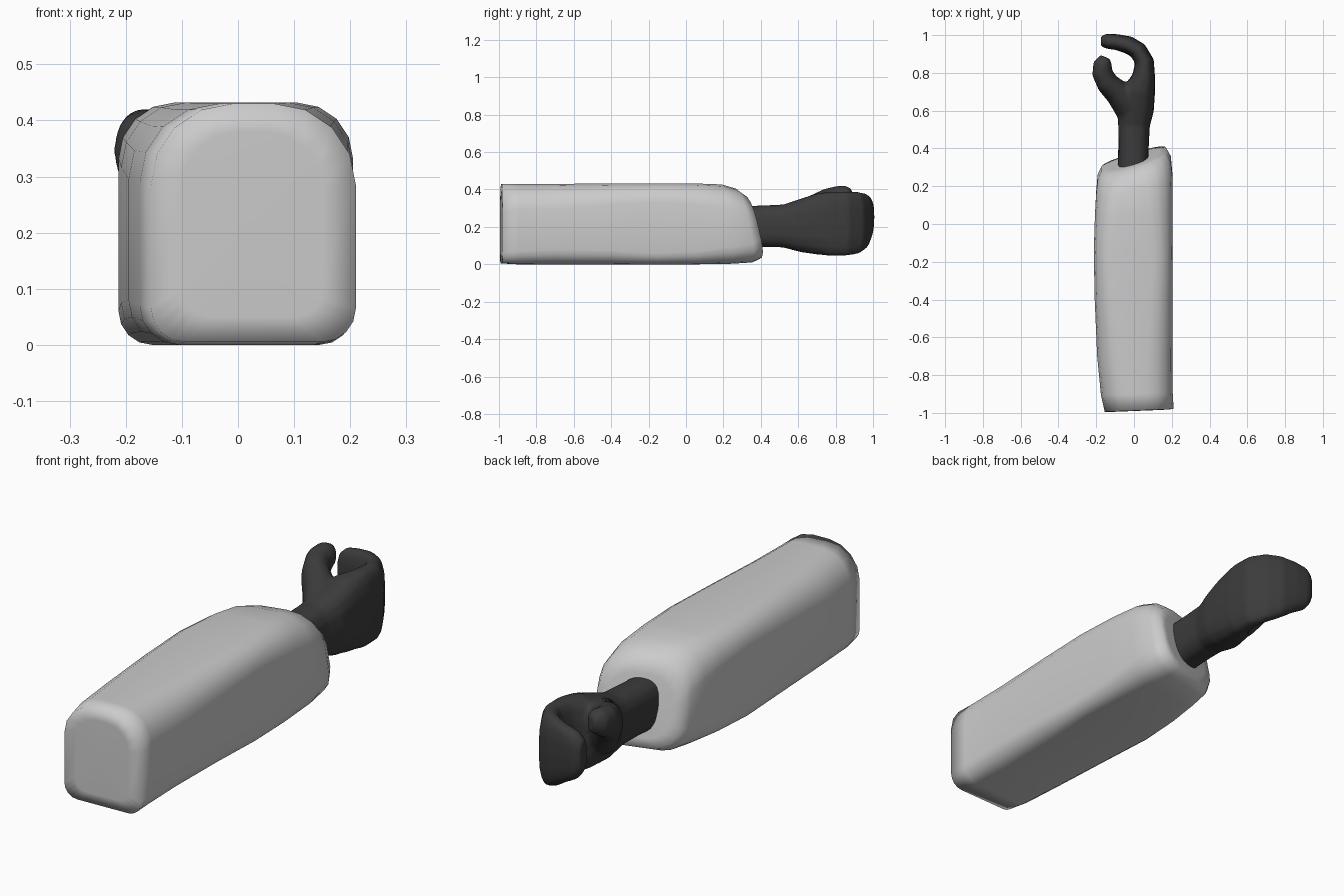
import bpy, bmesh, math
from mathutils import Vector

if "Cube" in bpy.data.objects:
    bpy.data.objects.remove(bpy.data.objects["Cube"])


def loft(name, rings):
    """Skin a list of equal-length point rings and close both ends with fans."""
    bm = bmesh.new()
    rows = [[bm.verts.new(p) for p in ring] for ring in rings]
    n = len(rows[0])
    for a, b in zip(rows, rows[1:]):
        for i in range(n):
            bm.faces.new((a[i], a[(i + 1) % n], b[(i + 1) % n], b[i]))
    for row in (rows[0], rows[-1]):
        mid = bm.verts.new(sum((v.co for v in row), Vector()) / n)
        for i in range(n):
            bm.faces.new((row[i], row[(i + 1) % n], mid))
    bmesh.ops.recalc_face_normals(bm, faces=bm.faces)
    mesh = bpy.data.meshes.new(name)
    bm.to_mesh(mesh)
    bm.free()
    mesh.shade_smooth()
    obj = bpy.data.objects.new(name, mesh)
    bpy.context.collection.objects.link(obj)
    return obj


def sleeve_ring(y, x0, x1, z0, z1, r_top, r_low, kx, kz):
    """Rounded rectangle whose plane leans by kx across and kz upward."""
    pts = []
    for cx, cz, r, start in ((x1 - r_top, z1 - r_top, r_top, 0),
                             (x0 + r_top, z1 - r_top, r_top, 90),
                             (x0 + r_low, z0 + r_low, r_low, 180),
                             (x1 - r_low, z0 + r_low, r_low, 270)):
        for k in range(5):
            a = math.radians(start + 22.5 * k)
            x, z = cx + r * math.cos(a), cz + r * math.sin(a)
            pts.append((x, y + kx * x + kz * (z - 0.21), z))
    return pts


def finger(name, stations, power):
    """Tall rounded tube; each station is x, y, half width, bottom z, top z."""
    rings = []
    for i, (x, y, w, z0, z1) in enumerate(stations):
        p, q = stations[max(i - 1, 0)], stations[min(i + 1, len(stations) - 1)]
        side = Vector((q[1] - p[1], p[0] - q[0], 0)).normalized()
        ring = []
        for k in range(16):
            c, s = math.cos(k * math.pi / 8), math.sin(k * math.pi / 8)
            c = math.copysign(abs(c) ** power, c)
            s = math.copysign(abs(s) ** power, s)
            ring.append(Vector((x, y, (z0 + z1) / 2 + s * (z1 - z0) / 2)) + side * c * w)
        rings.append(ring)
    return loft(name, rings)


# Sleeve: soft box with a flat front and a slanted cuff
loft("sleeve", [sleeve_ring(*s) for s in (
    (-0.99, -0.10, 0.15, 0.05, 0.38, 0.10, 0.05, 0.04, 0),
    (-0.988, -0.155, 0.21, 0.005, 0.43, 0.145, 0.06, 0.04, 0),
    (-0.90, -0.175, 0.205, 0.0, 0.43, 0.14, 0.07, 0.03, 0),
    (-0.70, -0.195, 0.205, 0.0, 0.43, 0.135, 0.08, 0, 0),
    (-0.40, -0.208, 0.205, 0.0, 0.432, 0.115, 0.075, 0, 0),
    (-0.15, -0.213, 0.205, 0.0, 0.432, 0.10, 0.06, 0, 0),
    (0.05, -0.207, 0.205, 0.0, 0.432, 0.115, 0.07, 0.05, 0),
    (0.20, -0.20, 0.205, 0.003, 0.427, 0.135, 0.09, 0.18, -0.10),
    (0.29, -0.192, 0.195, 0.01, 0.405, 0.14, 0.10, 0.25, -0.2),
    (0.334, -0.175, 0.17, 0.03, 0.37, 0.13, 0.10, 0.30, -0.23),
    (0.338, -0.14, 0.135, 0.07, 0.33, 0.11, 0.09, 0.30, -0.23))])

# Hand: wrist running into the large hooked finger
hand = finger("hand", (
    (-0.005, 0.25, 0.080, 0.08, 0.31),
    (-0.003, 0.40, 0.081, 0.09, 0.315),
    (0.0, 0.52, 0.084, 0.09, 0.32),
    (0.008, 0.61, 0.098, 0.065, 0.35),
    (0.025, 0.70, 0.088, 0.052, 0.38),
    (0.052, 0.78, 0.061, 0.043, 0.39),
    (0.055, 0.86, 0.051, 0.045, 0.39),
    (0.022, 0.918, 0.048, 0.055, 0.388),
    (-0.03, 0.948, 0.047, 0.08, 0.382),
    (-0.09, 0.963, 0.042, 0.12, 0.372),
    (-0.145, 0.968, 0.040, 0.15, 0.36),
    (-0.176, 0.968, 0.026, 0.19, 0.33)), 0.75)

# Thumb: shorter finger sitting high on the other side
thumb = finger("thumb", (
    (0.0, 0.53, 0.06, 0.12, 0.30),
    (-0.025, 0.62, 0.082, 0.09, 0.35),
    (-0.085, 0.695, 0.070, 0.14, 0.38),
    (-0.140, 0.745, 0.060, 0.22, 0.405),
    (-0.168, 0.80, 0.055, 0.27, 0.418),
    (-0.166, 0.848, 0.050, 0.30, 0.422),
    (-0.152, 0.884, 0.028, 0.325, 0.405)), 0.9)

# Blend thumb and hand into one soft form
for o in bpy.data.objects:
    o.select_set(o in (hand, thumb))
bpy.context.view_layer.objects.active = hand
bpy.ops.object.join()
remesh = hand.modifiers.new("blend", 'REMESH')
remesh.mode = 'VOXEL'
remesh.voxel_size = 0.011
remesh.use_smooth_shade = True
soften = hand.modifiers.new("soften", 'SMOOTH')
soften.factor = 0.5
soften.iterations = 4

# Dark rubber colour
dark = bpy.data.materials.new("dark_grey")
dark.diffuse_color = (0.045, 0.045, 0.045, 1)
dark.use_nodes = True
dark.node_tree.nodes["Principled BSDF"].inputs["Base Color"].default_value = dark.diffuse_color
hand.data.materials.append(dark)
